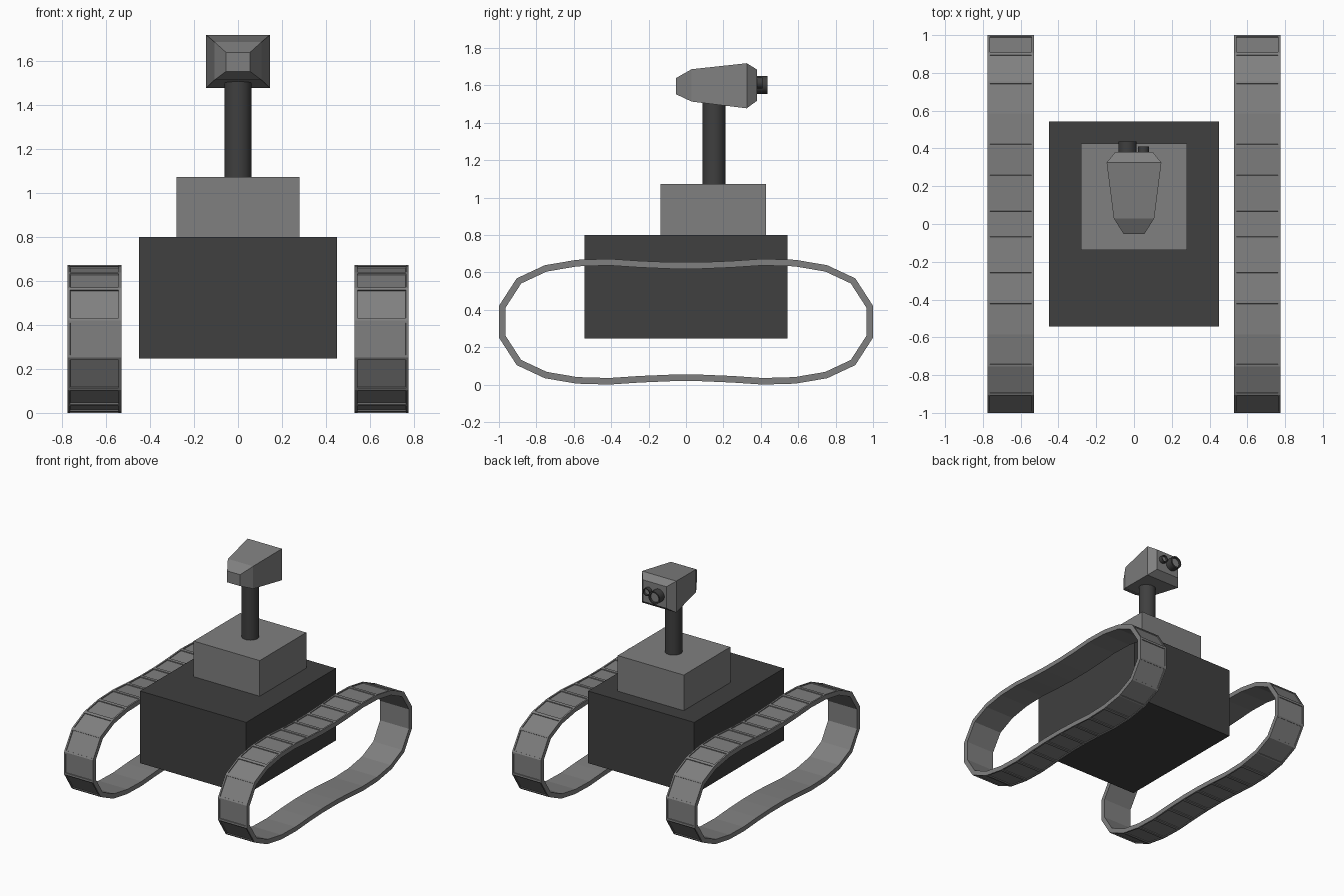
import bpy, bmesh, math
from mathutils import Vector, Matrix

if "Cube" in bpy.data.objects:
    bpy.data.objects.remove(bpy.data.objects["Cube"])


def material(name, v):
    m = bpy.data.materials.new(name)
    m.diffuse_color = (v, v, v, 1)
    m.use_nodes = True
    m.node_tree.nodes["Principled BSDF"].inputs["Base Color"].default_value = m.diffuse_color
    return m


dark = material("dark_grey", 0.05)
mid = material("mid_grey", 0.215)


def finish(bm, name, mats, smooth=False):
    bmesh.ops.recalc_face_normals(bm, faces=bm.faces[:])
    me = bpy.data.meshes.new(name)
    bm.to_mesh(me)
    bm.free()
    ob = bpy.data.objects.new(name, me)
    bpy.context.collection.objects.link(ob)
    for m in mats:
        me.materials.append(m)
    if smooth:
        bpy.ops.object.select_all(action='DESELECT')
        ob.select_set(True)
        bpy.context.view_layer.objects.active = ob
        bpy.ops.object.shade_smooth_by_angle(angle=math.radians(35))
    return ob


def box(name, lo, hi, mat):
    bm = bmesh.new()
    lo, hi = Vector(lo), Vector(hi)
    bmesh.ops.create_cube(bm, size=1)
    bmesh.ops.scale(bm, vec=hi - lo, verts=bm.verts[:])
    bmesh.ops.translate(bm, vec=(lo + hi) / 2, verts=bm.verts[:])
    return finish(bm, name, [mat])


def cylinder_bm(r, depth, matrix, sides):
    bm = bmesh.new()
    bmesh.ops.create_cone(bm, cap_ends=True, segments=sides, radius1=r, radius2=r,
                          depth=depth, matrix=matrix)
    return bm


# Hull and upper deck box
box("body", (-0.45, -0.543, 0.247), (0.45, 0.543, 0.80), dark)
box("upper_box", (-0.28, -0.137, 0.80), (0.28, 0.427, 1.073), mid)

# Neck post
finish(cylinder_bm(0.061, 0.477, Matrix.Translation((0, 0.15, 1.3115)), 32),
       "neck", [dark], smooth=True)

# Head: rectangular sections lofted along y (y, half width, z low, z high)
bm = bmesh.new()
rings = []
for y, w, z0, z1 in [(-0.053, 0.055, 1.552, 1.639), (0.03, 0.107, 1.513, 1.686),
                     (0.325, 0.145, 1.477, 1.718), (0.38, 0.10, 1.518, 1.684)]:
    rings.append([bm.verts.new(p) for p in
                  ((-w, y, z0), (w, y, z0), (w, y, z1), (-w, y, z1))])
for a, b in zip(rings, rings[1:]):
    for i in range(4):
        j = (i + 1) % 4
        bm.faces.new((a[i], a[j], b[j], b[i]))
bm.faces.new(rings[0])
bm.faces.new(rings[-1])
finish(bm, "head", [mid])

# Lens tubes with a paler recessed glass
for name, x, z, r, y1 in [("large_lens", -0.035, 1.602, 0.048, 0.437),
                          ("small_lens", 0.05, 1.613, 0.029, 0.41)]:
    y0 = 0.37
    m = Matrix.Translation((x, (y0 + y1) / 2, z)) @ Matrix.Rotation(math.pi / 2, 4, 'X')
    bm = cylinder_bm(r, y1 - y0, m, 24)
    bmesh.ops.recalc_face_normals(bm, faces=bm.faces[:])
    glass = [f for f in bm.faces if f.normal.y > 0.9]
    bmesh.ops.inset_individual(bm, faces=glass, thickness=r * 0.22)
    bmesh.ops.inset_individual(bm, faces=glass, thickness=0.0005, depth=-0.015)
    glass[0].material_index = 1
    finish(bm, name, [dark, mid], smooth=True)

# Track outline: one quarter (y, height from the mid line), mirrored into a sagging loop
MID = 0.336
quarter = [(1.0, 0.085), (0.905, 0.232), (0.755, 0.302), (0.585, 0.331),
           (0.41, 0.336), (0.245, 0.325), (0.08, 0.318)]
top = quarter + [(-y, h) for y, h in reversed(quarter)]
loop = top + [(y, -h) for y, h in reversed(top)]
outer = [Vector((y, h + MID)) for y, h in loop]
N = len(outer)


def inner_point(i, t=0.035):
    # Mitred offset towards the inside of the loop
    d1 = (outer[i] - outer[i - 1]).normalized()
    d2 = (outer[(i + 1) % N] - outer[i]).normalized()
    n1, n2 = Vector((-d1.y, d1.x)), Vector((-d2.y, d2.x))
    n = (n1 + n2).normalized()
    return outer[i] + n * (t / n.dot(n1))


inner = [inner_point(i) for i in range(N)]

# Tracks with a recessed panel on every link
for name, x0, x1 in [("left_track", -0.775, -0.53), ("right_track", 0.53, 0.775)]:
    bm = bmesh.new()
    sect = [[bm.verts.new((x, p.x, p.y)) for x, p in
             ((x0, outer[i]), (x1, outer[i]), (x1, inner[i]), (x0, inner[i]))]
            for i in range(N)]
    treads = []
    for i in range(N):
        a, b = sect[i], sect[(i + 1) % N]
        for k in range(4):
            q = (k + 1) % 4
            f = bm.faces.new((a[k], a[q], b[q], b[k]))
            if k == 0:
                treads.append(f)
    bmesh.ops.recalc_face_normals(bm, faces=bm.faces[:])
    bmesh.ops.inset_individual(bm, faces=treads, thickness=0.017)
    bmesh.ops.inset_individual(bm, faces=treads, thickness=0.001, depth=-0.006)
    finish(bm, name, [mid])
